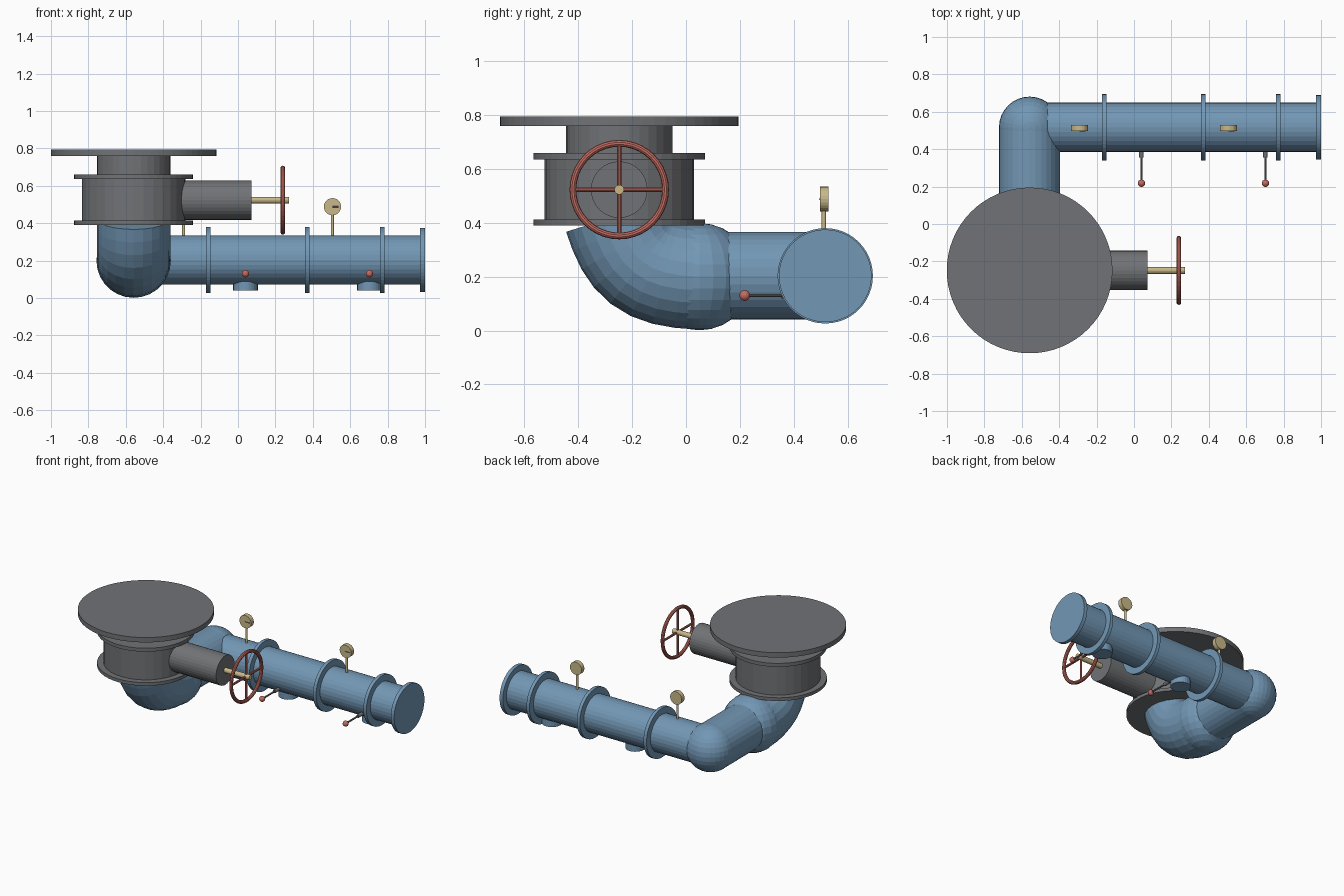
import bpy, bmesh, math
from mathutils import Vector

if "Cube" in bpy.data.objects:
    bpy.data.objects.remove(bpy.data.objects["Cube"])


def make_mat(name, rgb):
    m = bpy.data.materials.new(name)
    m.diffuse_color = (*rgb, 1)
    m.use_nodes = True
    m.node_tree.nodes["Principled BSDF"].inputs["Base Color"].default_value = m.diffuse_color
    return m


BLUE = make_mat("pipe blue", (0.17, 0.31, 0.46))
GREY = make_mat("iron grey", (0.165, 0.17, 0.18))
RED = make_mat("handle red", (0.56, 0.15, 0.12))
TAN = make_mat("brass tan", (0.58, 0.48, 0.25))


def finish(bm, name, mat):
    bmesh.ops.recalc_face_normals(bm, faces=bm.faces)
    me = bpy.data.meshes.new(name)
    bm.to_mesh(me)
    bm.free()
    me.materials.append(mat)
    ob = bpy.data.objects.new(name, me)
    bpy.context.collection.objects.link(ob)
    return ob


def rod(name, a, b, r, mat, sides=32):
    """Capped cylinder from point a to point b."""
    a, b = Vector(a), Vector(b)
    bm = bmesh.new()
    bmesh.ops.create_cone(bm, cap_ends=True, segments=sides, radius1=r,
                          radius2=r, depth=(b - a).length)
    rot = (b - a).to_track_quat('Z', 'Y').to_matrix()
    for v in bm.verts:
        v.co = rot @ v.co + (a + b) / 2
    return finish(bm, name, mat)


def ball(name, c, r, mat, u=32, v=16):
    bm = bmesh.new()
    bmesh.ops.create_uvsphere(bm, u_segments=u, v_segments=v, radius=r)
    bmesh.ops.translate(bm, vec=Vector(c), verts=bm.verts)
    return finish(bm, name, mat)


VX, VY = -0.558, -0.248      # valve axis
PY, PZ = 0.517, 0.203        # long pipe axis

# Valve: stacked discs and drums
for name, z0, z1, r, n in (("top_plate", 0.76, 0.795, 0.443, 64),
                           ("valve_neck", 0.65, 0.765, 0.197, 32),
                           ("upper_flange", 0.635, 0.66, 0.318, 48),
                           ("valve_body", 0.40, 0.645, 0.277, 32),
                           ("lower_flange", 0.39, 0.413, 0.318, 48)):
    rod(name, (VX, VY, z0), (VX, VY, z1), r, GREY, n)

# Bonnet, stem and hand wheel
WZ, WX = 0.523, 0.24
rod("valve_bonnet", (-0.45, VY, WZ), (0.073, VY, WZ), 0.105, GREY)
rod("valve_stem", (0.06, VY, WZ), (0.273, VY, WZ), 0.018, TAN, 16)
bm = bmesh.new()
rings = []
for i in range(40):
    t = 2 * math.pi * i / 40
    ring = []
    for j in range(10):
        p = 2 * math.pi * j / 10
        rr = 0.172 + 0.0125 * math.cos(p)
        ring.append(bm.verts.new((WX + 0.0125 * math.sin(p),
                                  VY + rr * math.cos(t), WZ + rr * math.sin(t))))
    rings.append(ring)
for i in range(40):
    a, b = rings[i], rings[(i + 1) % 40]
    for j in range(10):
        k = (j + 1) % 10
        bm.faces.new((a[j], b[j], b[k], a[k]))
finish(bm, "wheel_rim", RED)
rod("wheel_spoke_across", (WX, VY - 0.17, WZ), (WX, VY + 0.17, WZ), 0.008, RED, 10)
rod("wheel_spoke_upright", (WX, VY, WZ - 0.17), (WX, VY, WZ + 0.17), 0.008, RED, 10)

# Lower elbow: circle swept along a curve, closed by a rounded joint
P = [Vector(p) for p in ((VX, -0.258, 0.425), (VX, -0.208, 0.265),
                         (VX, -0.15, 0.205), (VX, 0.05, 0.2))]
ER = 0.196
bm = bmesh.new()
prev = None
for i in range(9):
    t = i / 8
    s = 1 - t
    c = s**3 * P[0] + 3 * s * s * t * P[1] + 3 * s * t * t * P[2] + t**3 * P[3]
    d = (s * s * (P[1] - P[0]) + 2 * s * t * (P[2] - P[1])
         + t * t * (P[3] - P[2])).normalized()
    side = Vector((1, 0, 0))
    up = side.cross(d)
    ring = [bm.verts.new(c + ER * (math.cos(a) * side + math.sin(a) * up))
            for a in (2 * math.pi * k / 24 for k in range(24))]
    if prev:
        for k in range(24):
            n = (k + 1) % 24
            bm.faces.new((prev[k], prev[n], ring[n], ring[k]))
    else:
        bm.faces.new(ring)
    prev = ring
bm.faces.new(prev)
finish(bm, "lower_elbow", BLUE)
ball("elbow_joint", (VX, 0.05, 0.2), 0.199, BLUE, 24, 14)

# Short pipe, corner joint and long pipe
rod("short_pipe", (VX, 0.05, PZ), (VX, PY, PZ), 0.163, BLUE)
ball("corner_joint", (VX, PY, PZ), 0.164, BLUE)
rod("long_pipe", (VX, PY, PZ), (0.99, PY, PZ), 0.132, BLUE)
for x in (-0.16, 0.37, 0.77):
    rod("pipe_flange", (x - 0.012, PY, PZ), (x + 0.012, PY, PZ), 0.177, BLUE, 48)
rod("end_flange", (0.973, PY, PZ), (0.999, PY, PZ), 0.172, BLUE, 48)

# Bottom outlets, each with a ball-ended lever
for x in (0.04, 0.703):
    rod("outlet", (x, PY, 0.04), (x, PY, 0.16), 0.066, BLUE, 24)
    rod("lever_socket", (x, 0.355, 0.13), (x, 0.45, 0.13), 0.012, GREY, 12)
    rod("lever", (x, 0.22, 0.13), (x, 0.37, 0.13), 0.006, GREY, 10)
    ball("lever_knob", (x, 0.218, 0.13), 0.02, RED, 14, 8)

# Pressure gauges
for x in (-0.291, 0.505):
    rod("gauge_stem", (x, 0.512, 0.31), (x, 0.512, 0.46), 0.008, TAN, 12)
    rod("gauge_dial", (x, 0.498, 0.488), (x, 0.53, 0.488), 0.046, TAN, 24)
    rod("gauge_needle", (x, 0.496, 0.488), (x + 0.032, 0.496, 0.488), 0.003, GREY, 6)
